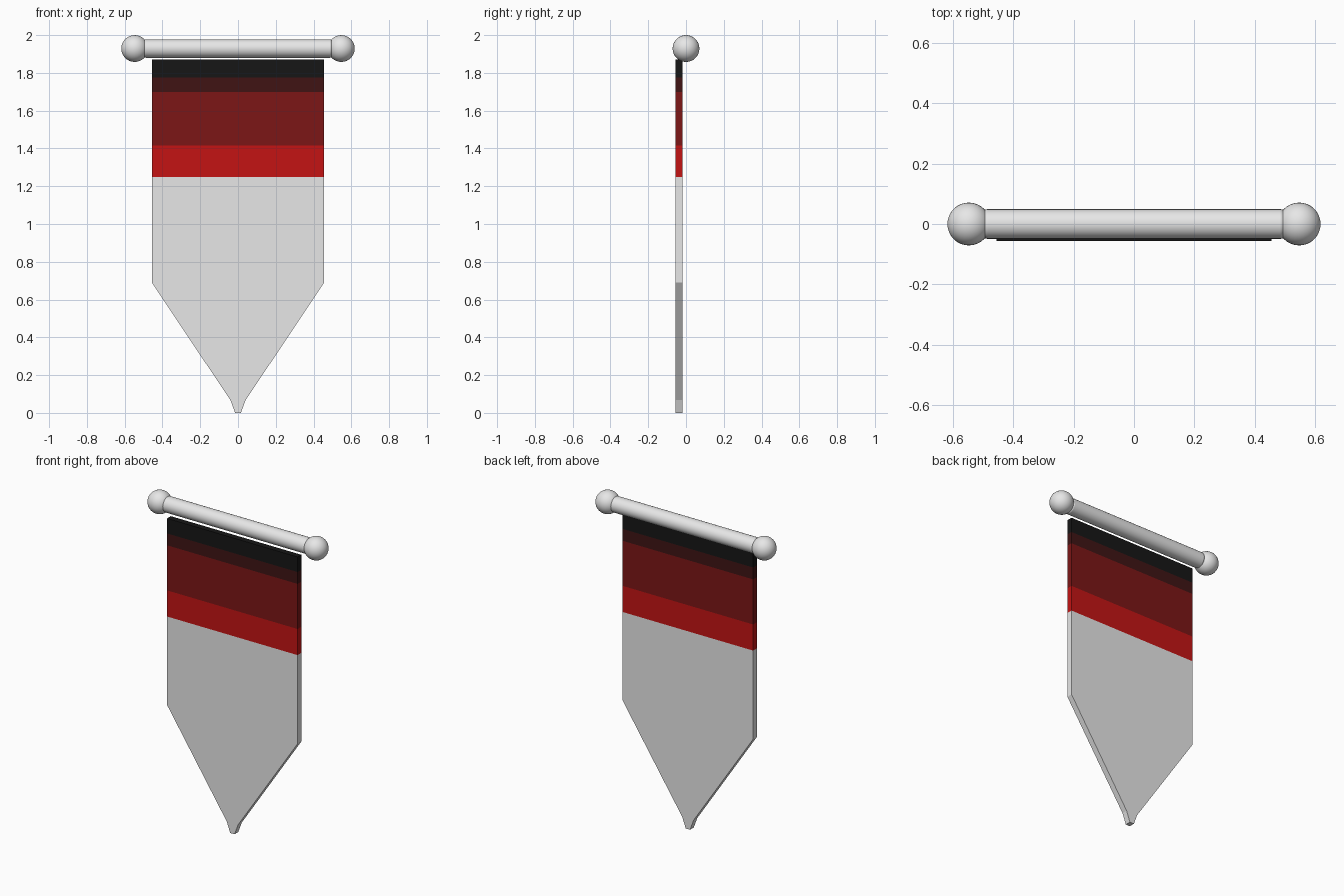
import bpy
import bmesh
import math

cube = bpy.data.objects.get("Cube")
if cube:
    bpy.data.objects.remove(cube, do_unlink=True)


def make_material(name, rgb):
    mat = bpy.data.materials.new(name)
    mat.use_nodes = True
    mat.diffuse_color = (*rgb, 1)
    mat.node_tree.nodes["Principled BSDF"].inputs["Base Color"].default_value = (*rgb, 1)
    return mat


grey = make_material("pale grey", (0.8, 0.8, 0.8))
bright_red = make_material("bright red", (0.55, 0.007, 0.007))
dark_red = make_material("dark red", (0.2, 0.008, 0.008))
maroon = make_material("blackish maroon", (0.05, 0.007, 0.007))
black = make_material("black", (0.008, 0.008, 0.008))

ROD_Z = 1.929

# Rod with softly bevelled ends
bpy.ops.mesh.primitive_cylinder_add(vertices=32, radius=0.049, depth=1.0,
                                    location=(0, 0, ROD_Z),
                                    rotation=(0, math.pi / 2, 0))
rod = bpy.context.object
rod.name = "rod"
rod.data.materials.append(grey)
bevel = rod.modifiers.new("rounded ends", 'BEVEL')
bevel.width = 0.014
bevel.segments = 3
bevel.limit_method = 'ANGLE'
bevel.angle_limit = math.radians(60)
bpy.ops.object.shade_smooth_by_angle(angle=math.radians(40))

# Ball finials
for side, x in (("left", 0.547), ("right", -0.547)):
    bpy.ops.mesh.primitive_uv_sphere_add(segments=32, ring_count=16, radius=0.071,
                                         location=(x, 0, ROD_Z),
                                         rotation=(0, math.pi / 2, 0))
    ball = bpy.context.object
    ball.name = side + "_finial"
    ball.data.materials.append(grey)
    bpy.ops.object.shade_smooth()

# Pennant: pointed outline, cut into bands, then thickened
FRONT, BACK = -0.056, -0.019
half = [(0.456, 1.87), (0.456, 0.69), (0.04, 0.067), (0.015, 0)]
outline = half + [(-x, z) for x, z in reversed(half)]
bands = [(1.25, bright_red), (1.415, dark_red), (1.70, maroon), (1.775, black)]

bm = bmesh.new()
bm.faces.new([bm.verts.new((x, FRONT, z)) for x, z in outline])
ret = bmesh.ops.extrude_face_region(bm, geom=bm.faces[:])
for v in ret["geom"]:
    if isinstance(v, bmesh.types.BMVert):
        v.co.y = BACK
bmesh.ops.recalc_face_normals(bm, faces=bm.faces[:])
for height, _ in bands:
    bmesh.ops.bisect_plane(bm, geom=bm.verts[:] + bm.edges[:] + bm.faces[:],
                           plane_co=(0, 0, height), plane_no=(0, 0, 1))
for face in bm.faces:
    z = face.calc_center_median().z
    face.material_index = sum(z > height for height, _ in bands)
mesh = bpy.data.meshes.new("pennant")
bm.to_mesh(mesh)
bm.free()
for mat in [grey] + [mat for _, mat in bands]:
    mesh.materials.append(mat)
pennant = bpy.data.objects.new("pennant", mesh)
bpy.context.collection.objects.link(pennant)
